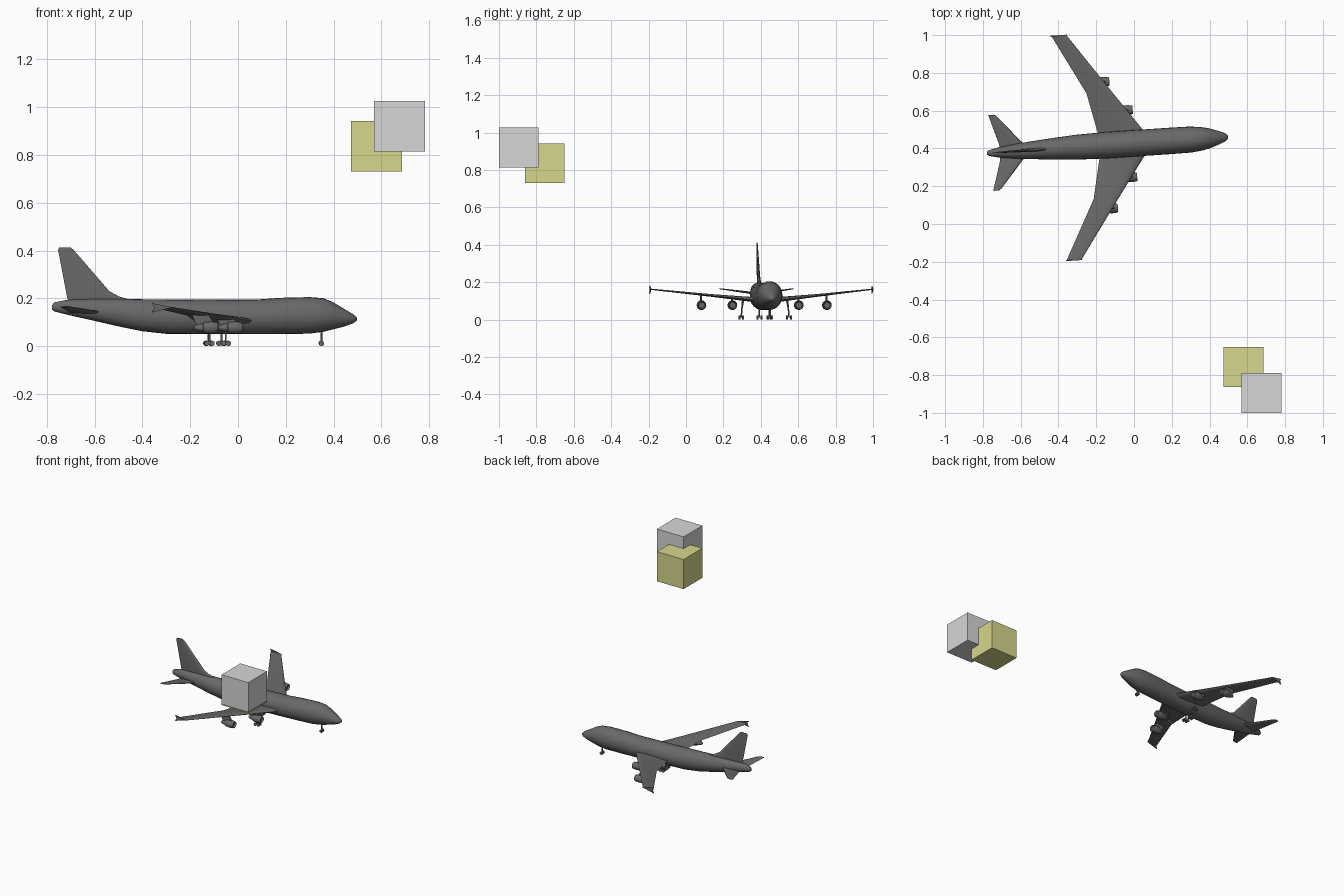
import bpy, bmesh, math
from mathutils import Matrix, Vector

default_cube = bpy.data.objects.get("Cube")
if default_cube:
    bpy.data.objects.remove(default_cube, do_unlink=True)


def make_material(name, colour):
    mat = bpy.data.materials.new(name)
    mat.use_nodes = True
    rgba = (*colour, 1.0)
    mat.diffuse_color = rgba
    mat.node_tree.nodes["Principled BSDF"].inputs["Base Color"].default_value = rgba
    return mat


DARK_GREY = make_material("dark grey", (0.14, 0.14, 0.14))
LIGHT_GREY = make_material("light grey", (0.68, 0.68, 0.68))
OLIVE = make_material("olive yellow", (0.68, 0.68, 0.27))

# The aircraft is built nose to +x, then turned and moved as a whole
PLACEMENT = Matrix.Translation((0, 0.427, 0)) @ Matrix.Rotation(math.radians(3.85), 4, "Z")


def finish(name, bm, material=DARK_GREY, matrix=PLACEMENT, mirror=False, smooth=35):
    bmesh.ops.recalc_face_normals(bm, faces=bm.faces)
    mesh = bpy.data.meshes.new(name)
    bm.to_mesh(mesh)
    bm.free()
    mesh.materials.append(material)
    obj = bpy.data.objects.new(name, mesh)
    bpy.context.collection.objects.link(obj)
    obj.matrix_world = matrix
    if mirror:
        mod = obj.modifiers.new("other side", "MIRROR")
        mod.use_axis = (False, True, False)
    if smooth:
        bpy.ops.object.select_all(action="DESELECT")
        obj.select_set(True)
        bpy.context.view_layer.objects.active = obj
        bpy.ops.object.shade_smooth_by_angle(angle=math.radians(smooth))
    return obj


def loft(bm, rings):
    """Skin a list of closed rings and cap both ends."""
    loops = [[bm.verts.new(p) for p in ring] for ring in rings]
    for a, b in zip(loops, loops[1:]):
        for i in range(len(a)):
            j = (i + 1) % len(a)
            bm.faces.new((a[i], a[j], b[j], b[i]))
    bm.faces.new(loops[0])
    bm.faces.new(loops[-1])


def ellipse(x, y, z, half_width, half_height, count=24):
    angles = [math.tau * i / count for i in range(count)]
    return [(x, y + half_width * math.cos(a), z + half_height * math.sin(a)) for a in angles]


AIRFOIL = [(0, 0), (.04, .3), (.15, .48), (.4, .5), (.75, .25),
           (1, 0), (.75, -.2), (.4, -.4), (.15, -.4), (.04, -.25)]


def blade(bm, sections, upright=False):
    """Loft aerofoil sections given as (lead, trail, span, height, thickness)."""
    rings = []
    for lead, trail, span, height, thick in sections:
        ring = []
        for along, across in AIRFOIL:
            x = lead + (trail - lead) * along
            offset = across * thick
            ring.append((x, offset, span) if upright else (x, span, height + offset))
        rings.append(ring)
    loft(bm, rings)


def rod(bm, start, end, radius, sides=12):
    start, end = Vector(start), Vector(end)
    axis = end - start
    turn = axis.to_track_quat("Z", "Y").to_matrix().to_4x4()
    bmesh.ops.create_cone(bm, cap_ends=True, segments=sides, radius1=radius, radius2=radius,
                          depth=axis.length,
                          matrix=Matrix.Translation((start + end) / 2) @ turn)


def wheel(bm, x, y, z, radius=0.011, width=0.008):
    rod(bm, (x, y - width / 2, z), (x, y + width / 2, z), radius, 14)


# Fuselage: station, belly height, crown height, half width
STATIONS = [(-.78, .152, .172, .008), (-.77, .145, .183, .015), (-.72, .132, .193, .027),
            (-.6, .105, .198, .042), (-.5, .082, .198, .051), (-.4, .062, .196, .059),
            (-.3, .051, .195, .066), (-.15, .05, .194, .07), (.08, .05, .195, .07),
            (.18, .05, .202, .07), (.3, .052, .205, .069), (.36, .06, .2, .062),
            (.4, .07, .183, .053), (.45, .083, .153, .036), (.485, .096, .132, .021),
            (.498, .106, .12, .009), (.5, .111, .115, .003)]
bm = bmesh.new()
loft(bm, [ellipse(x, 0, (lo + hi) / 2, w, (hi - lo) / 2) for x, lo, hi, w in STATIONS])
finish("fuselage", bm, smooth=50)

# Main wings with a kinked trailing edge
bm = bmesh.new()
blade(bm, [(.095, -.18, 0, .1, .034), (.058, -.186, .06, .105, .03),
           (-.098, -.233, .28, .128, .016), (-.318, -.398, .595, .162, .007)])
finish("wings", bm, mirror=True)

# Wing tip fences
bm = bmesh.new()
outline = [(-.315, .162), (-.402, .18), (-.39, .162), (-.402, .14)]
loft(bm, [[(x, side, z) for x, z in outline] for side in (.592, .598)])
finish("wing_tip_fences", bm, mirror=True, smooth=0)

# Tailplane and fin
bm = bmesh.new()
blade(bm, [(-.55, -.71, 0, .138, .016), (-.588, -.713, .042, .143, .014),
           (-.717, -.758, .193, .164, .006), (-.73, -.76, .201, .165, .004)])
finish("tailplane", bm, mirror=True)

bm = bmesh.new()
blade(bm, [(-.42, -.71, .17, 0, .02), (-.465, -.715, .198, 0, .019),
           (-.5, -.718, .208, 0, .018), (-.54, -.722, .23, 0, .016),
           (-.69, -.755, .403, 0, .008), (-.703, -.75, .413, 0, .006)], upright=True)
finish("tail_fin", bm, mirror=False)

# Engines: distance behind the intake, radius
NACELLE = [(.012, .016), (0, .021), (.006, .024), (.03, .026), (.06, .023),
           (.062, .018), (.085, .014), (.1, .006)]
for place, front, side, wing_z in (("inner", .005, .178, .117), ("outer", -.108, .336, .134)):
    bm = bmesh.new()
    loft(bm, [ellipse(front - back, side, .077, r, r, 16) for back, r in NACELLE])
    finish(place + "_engines", bm, mirror=True)
    bm = bmesh.new()
    outline = [(-.015, .095), (-.04, wing_z), (-.11, wing_z), (-.085, .08)]
    loft(bm, [[(front + x, side + t, z) for x, z in outline] for t in (-.003, .003)])
    finish(place + "_engine_pylons", bm, mirror=True, smooth=0)

# Main landing gear: four-wheel bogies under the wings and the belly
for place, x, side, top, lean in (("wing", -.06, .128, .112, -.008),
                                  ("body", -.122, .026, .065, 0)):
    bm = bmesh.new()
    rod(bm, (x, side, .016), (x, side + lean, top), .004)
    rod(bm, (x, side, .03), (x, side + lean * 2, top), .002, 8)
    rod(bm, (x - .011, side, .014), (x + .011, side, .014), .003)
    for dx in (-.011, .011):
        rod(bm, (x + dx, side - .01, .012), (x + dx, side + .01, .012), .002, 8)
        for dy in (-.01, .01):
            wheel(bm, x + dx, side + dy, .0115)
    finish(place + "_landing_gear", bm, mirror=True)

# Nose landing gear
bm = bmesh.new()
rod(bm, (.35, 0, .014), (.35, 0, .075), .004)
rod(bm, (.35, -.01, .014), (.35, .01, .014), .002, 8)
for side in (-.009, .009):
    wheel(bm, .35, side, .0115)
finish("nose_landing_gear", bm)

# Pair of overlapping boxes
for name, material, centre in (("grey_box", LIGHT_GREY, (.676, -.894, .92)),
                               ("olive_box", OLIVE, (.58, -.756, .836))):
    bm = bmesh.new()
    bmesh.ops.create_cube(bm, size=.212)
    finish(name, bm, material, Matrix.Translation(centre), smooth=0)
